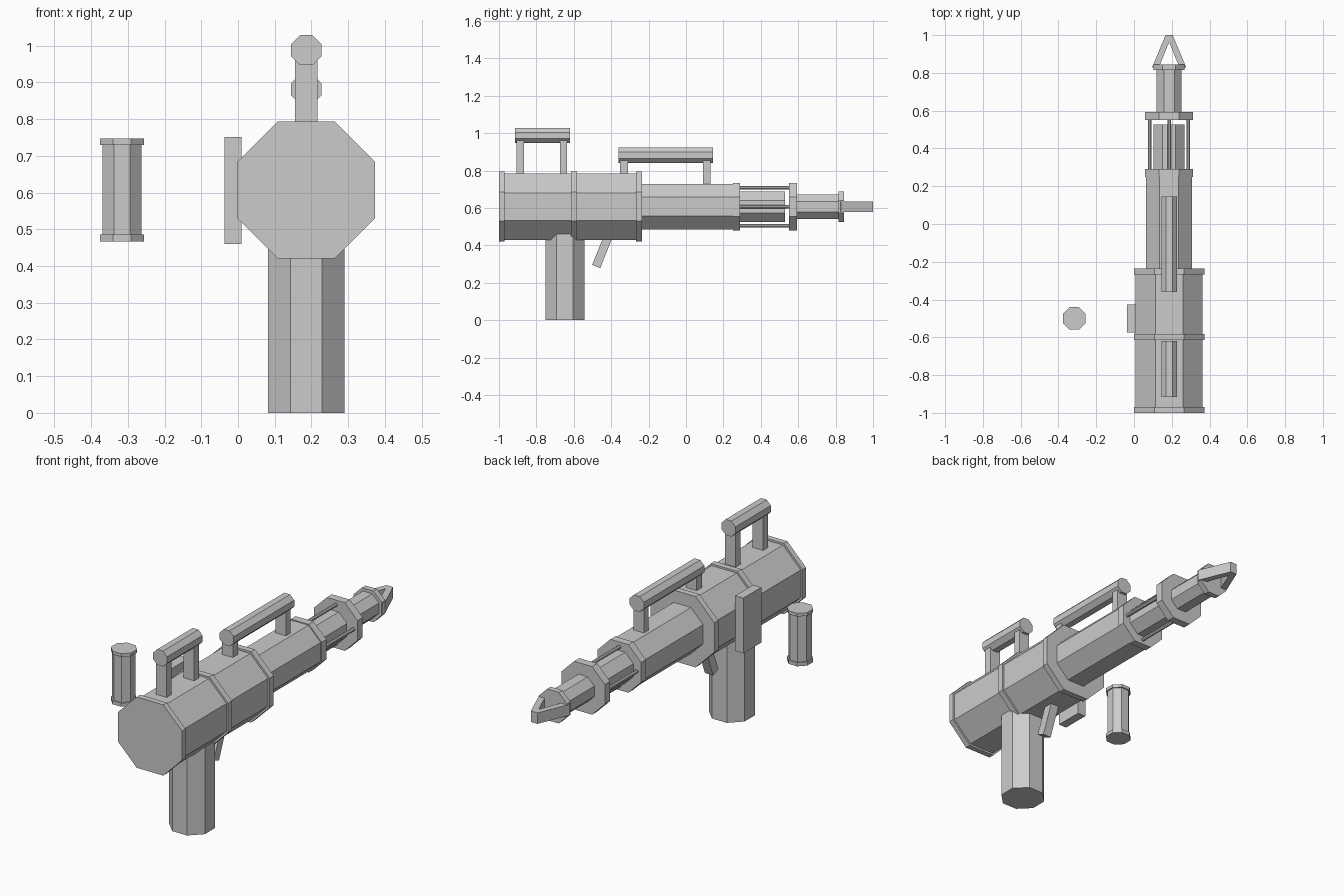
import bpy, bmesh, math
from mathutils import Matrix, Vector

if "Cube" in bpy.data.objects:
    bpy.data.objects.remove(bpy.data.objects["Cube"])

CX, CZ = 0.186, 0.607      # barrel axis


def finish(name, bm):
    bmesh.ops.recalc_face_normals(bm, faces=bm.faces)
    me = bpy.data.meshes.new(name)
    bm.to_mesh(me)
    bm.free()
    ob = bpy.data.objects.new(name, me)
    bpy.context.collection.objects.link(ob)
    return ob


def octagon(name, apothem, start, end, axis, c1, c2):
    """Octagonal prism, flats facing the axes. c1, c2: (x, z) for axis y, (x, y) for axis z."""
    bm = bmesh.new()
    r = apothem / math.cos(math.pi / 8)
    bmesh.ops.create_cone(bm, cap_ends=True, segments=8, radius1=r, radius2=r, depth=end - start,
                          matrix=Matrix.Rotation(math.pi / 8, 4, 'Z'))
    mid = (start + end) / 2
    if axis == 'y':
        m = Matrix.Translation((c1, mid, c2)) @ Matrix.Rotation(math.pi / 2, 4, 'X')
    else:
        m = Matrix.Translation((c1, c2, mid))
    bm.transform(m)
    return finish(name, bm)


def box(name, lo, hi, tilt=0.0):
    bm = bmesh.new()
    lo, hi = Vector(lo), Vector(hi)
    bmesh.ops.create_cube(bm, size=1)
    bm.transform(Matrix.Translation((lo + hi) / 2) @ Matrix.Rotation(tilt, 4, 'X')
                 @ Matrix.Diagonal((*(hi - lo), 1)))
    return finish(name, bm)


# Barrel sections and collars along the axis: name, apothem, start y, end y
for name, a, y0, y1 in [
    ("body", 0.177, -0.99, -0.245),
    ("body_collar_rear", 0.187, -1.0, -0.97),
    ("body_collar_middle", 0.187, -0.615, -0.583),
    ("body_collar_front", 0.187, -0.268, -0.235),
    ("barrel", 0.122, -0.26, 0.26),
    ("barrel_collar_rear", 0.127, 0.25, 0.29),
    ("inner_barrel", 0.082, 0.28, 0.528),
    ("barrel_collar_front", 0.127, 0.55, 0.593),
    ("nozzle", 0.066, 0.58, 0.825),
    ("nozzle_collar", 0.082, 0.815, 0.845),
]:
    octagon(name, a, y0, y1, 'y', CX, CZ)

# Four thin rods bridging the barrel collars
for i in range(4):
    t = i * math.pi / 2
    octagon(f"barrel_rod_{i + 1}", 0.009, 0.28, 0.56, 'y',
            CX + 0.102 * math.cos(t), CZ + 0.102 * math.sin(t))

# Converging muzzle prongs, mirrored about the axis
profile = [(0.09, 0.83), (0.019, 1.0), (0, 1.0), (0, 0.963), (0.06, 0.816)]
for side, s in (("left", -1), ("right", 1)):
    bm = bmesh.new()
    f = bm.faces.new([bm.verts.new((CX + s * x, y, CZ - 0.029)) for x, y in profile])
    ext = bmesh.ops.extrude_face_region(bm, geom=[f])["geom"]
    bmesh.ops.translate(bm, vec=(0, 0, 0.058),
                        verts=[v for v in ext if isinstance(v, bmesh.types.BMVert)])
    finish(f"muzzle_prong_{side}", bm)

# Top handles: octagonal bar on two posts
for name, z, y0, y1, posts in [
    ("rear_handle", 0.988, -0.915, -0.62, [(-0.905, -0.865, 0.76), (-0.675, -0.635, 0.76)]),
    ("front_handle", 0.882, -0.36, 0.145, [(-0.353, -0.31, 0.76), (0.09, 0.13, 0.71)]),
]:
    octagon(name + "_bar", 0.041, y0, y1, 'y', CX, z)
    for i, (p0, p1, zb) in enumerate(posts):
        box(f"{name}_post_{i + 1}", (CX - 0.031, p0, zb), (CX + 0.031, p1, z))

# Grip, trigger and side plate
octagon("grip", 0.104, 0, 0.5, 'z', CX, -0.648)
box("trigger", (CX - 0.024, -0.4685, 0.28), (CX + 0.024, -0.4215, 0.47), -math.radians(21.8))
box("side_plate", (-0.037, -0.575, 0.46), (0.01, -0.425, 0.752))

# Separate canister with end caps
octagon("canister", 0.053, 0.475, 0.74, 'z', -0.316, -0.5)
octagon("canister_cap_bottom", 0.0595, 0.467, 0.486, 'z', -0.316, -0.5)
octagon("canister_cap_top", 0.0595, 0.73, 0.747, 'z', -0.316, -0.5)
